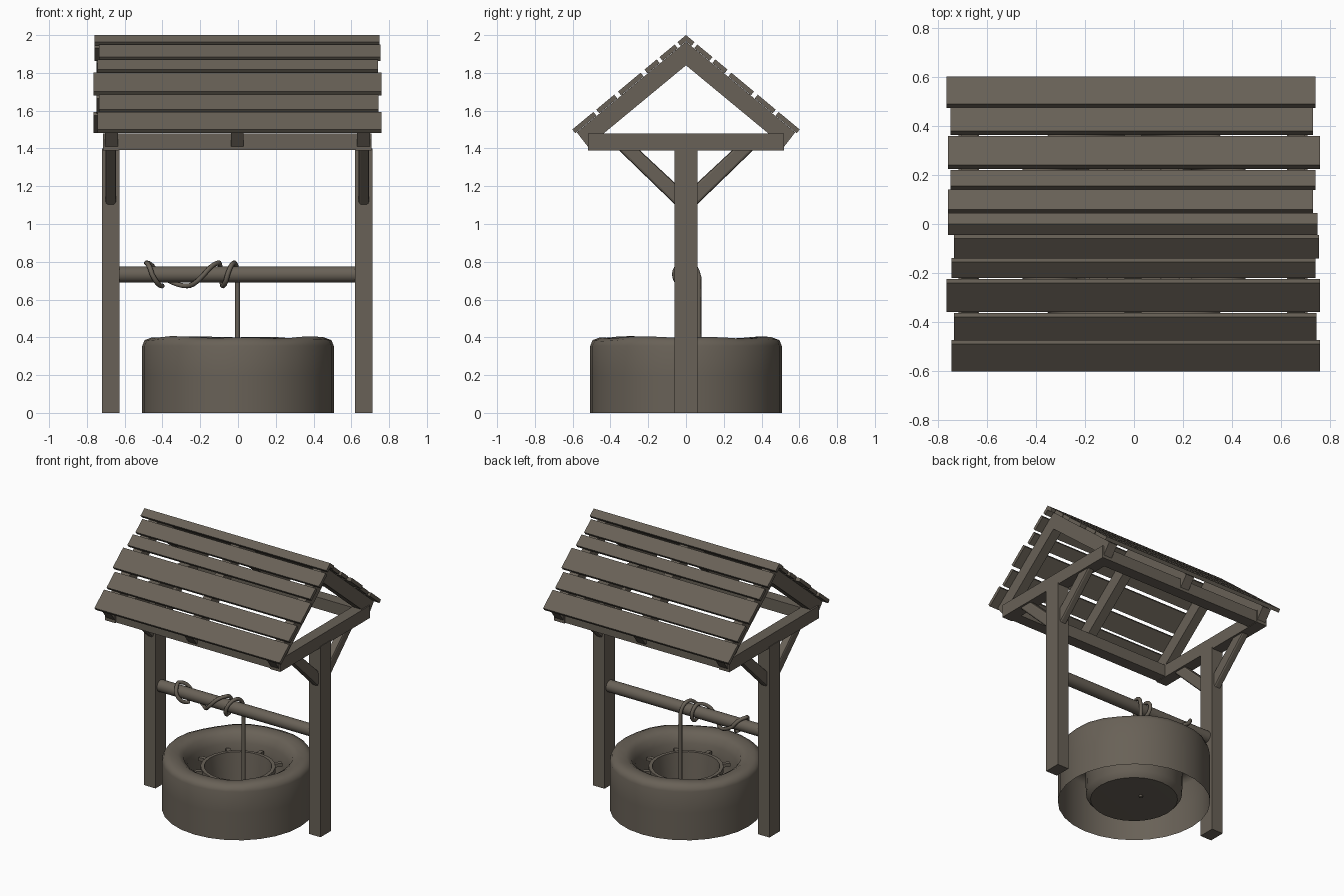
import bpy, bmesh, math
from mathutils import Vector

if "Cube" in bpy.data.objects:
    bpy.data.objects.remove(bpy.data.objects["Cube"])

mat = bpy.data.materials.new("weathered brown")
mat.diffuse_color = (0.14, 0.12, 0.095, 1)
mat.use_nodes = True
mat.node_tree.nodes["Principled BSDF"].inputs["Base Color"].default_value = mat.diffuse_color


def finish(name, bm, smooth=None, bevel=0):
    bmesh.ops.recalc_face_normals(bm, faces=bm.faces)
    me = bpy.data.meshes.new(name)
    bm.to_mesh(me)
    bm.free()
    me.materials.append(mat)
    ob = bpy.data.objects.new(name, me)
    bpy.context.collection.objects.link(ob)
    if bevel:
        m = ob.modifiers.new("soft_edges", 'BEVEL')
        m.width, m.segments = bevel, 2
    if smooth:
        bpy.ops.object.select_all(action='DESELECT')
        ob.select_set(True)
        bpy.context.view_layer.objects.active = ob
        bpy.ops.object.shade_smooth_by_angle(angle=math.radians(smooth))
    return ob


def prism(name, pts, x0, x1, bevel=0):
    """Extrude a (y, z) outline along x."""
    bm = bmesh.new()
    f = bm.faces.new([bm.verts.new((x0, y, z)) for y, z in pts])
    r = bmesh.ops.extrude_face_region(bm, geom=[f])
    for v in r["geom"]:
        if isinstance(v, bmesh.types.BMVert):
            v.co.x = x1
    return finish(name, bm, bevel=bevel)


def box(name, x0, x1, y0, y1, z0, z1):
    return prism(name, [(y0, z0), (y1, z0), (y1, z1), (y0, z1)], x0, x1)


def lathe(name, prof, n, wobble=None):
    """Revolve an (r, z) profile round z; r = 0 closes to a point."""
    bm = bmesh.new()
    rings = []
    for r, z in prof:
        if r == 0:
            rings.append([bm.verts.new((0, 0, z))] * n)
            continue
        ring = []
        for i in range(n):
            a = 2 * math.pi * i / n
            dz = wobble(a, z) if wobble else 0
            ring.append(bm.verts.new((r * math.cos(a), r * math.sin(a), z + dz)))
        rings.append(ring)
    for A, B in zip(rings, rings[1:]):
        for i in range(n):
            j = (i + 1) % n
            bm.faces.new(list(dict.fromkeys([A[i], A[j], B[j], B[i]])))
    return finish(name, bm, smooth=50)


# Well ring: open underneath, uneven rounded rim, closed inner shaft
def uneven(a, z):
    return 0.007 * math.sin(5 * a + 1) * math.sin(2 * a) if z > 0.37 else 0


lathe("well_ring", [(.507, 0), (.507, .2), (.507, .355), (.495, .385), (.455, .4),
                    (.40, .396), (.365, .375), (.34, .32), (.325, .24), (.32, .06),
                    (.29, .022), (0, .02)], 28, uneven)

# Bucket inside the shaft, with lugs round its lip
lathe("bucket", [(0, .04), (.21, .04), (.23, .27), (.25, .27), (.25, .31),
                 (.225, .31), (.195, .06), (0, .06)], 24)
for i in range(8):
    a = math.radians(3 + 45 * i)
    lug = box("bucket_lug", .24, .30, -.015, .015, .28, .305)
    lug.rotation_euler.z = a

# Posts, cross beams and braces at both ends
for s, side in ((-1, "left"), (1, "right")):
    c = s * .67 - .004
    box(side + "_post", c - .046, c + .046, -.06, .06, 0, 1.40)
    box(side + "_cross_beam", c - .042, c + .042, -.52, .52, 1.388, 1.48)
    for t in (-1, 1):
        prism(side + "_brace", [(t * .04, 1.085), (t * .365, 1.40), (t * .255, 1.40),
                                (t * .04, 1.20)], c - .028, c + .028, bevel=.012)

# Eave beams and rafters
for t in (-1, 1):
    box("eave_beam", -.70, .69, *sorted((t * .43, t * .515)), 1.392, 1.478)
    for x in (-.67, -.004, .665):
        prism("rafter", [(0, 1.965), (0, 1.84), (t * .52, 1.41), (t * .578, 1.485)],
              x - .034, x + .034)

# Roof planks: span down the slope, then x range on front and back
planks = [(0, .045, -.76, .75, -.76, .75), (.06, .14, -.735, .755, -.76, .73),
          (.155, .22, -.745, .74, -.75, .74), (.24, .36, -.765, .76, -.76, .76),
          (.38, .475, -.735, .745, -.75, .73), (.49, .602, -.745, .76, -.765, .74)]
for a, b, fx0, fx1, bx0, bx1 in planks:
    for t, x0, x1 in ((-1, fx0, fx1), (1, bx0, bx1)):
        lo, hi = max(a - .016, 0), b - .016
        prism("roof_plank", [(t * a, 2 - .83 * a), (t * b, 2 - .83 * b),
                             (t * hi, 1.967 - .83 * hi), (t * lo, 1.967 - .83 * lo)], x0, x1)

# Axle between the posts
bm = bmesh.new()
bmesh.ops.create_cone(bm, cap_ends=True, segments=20, radius1=.043, radius2=.043, depth=1.28)
axle = finish("axle", bm, smooth=40)
axle.rotation_euler.y = math.pi / 2
axle.location = (-.004, 0, .733)

# Rope wound loosely round the axle, then hanging down the shaft
keys = [(-.40, -95), (-.455, 0), (-.485, 90), (-.42, 180), (-.27, 270), (-.18, 360),
        (-.10, 450), (-.09, 540), (-.08, 630), (-.055, 720), (-.02, 810), (-.002, 895)]
path = []
for (xa, aa), (xb, ab) in zip(keys, keys[1:]):
    for k in range(6):
        f = k / 6
        a = math.radians(aa + (ab - aa) * f)
        path.append(Vector((xa + (xb - xa) * f, -.061 * math.cos(a), .733 + .061 * math.sin(a))))
path += [Vector((-.002, .068, z)) for z in (.72, .65, .4, .2, .008)]
cu = bpy.data.curves.new("rope", 'CURVE')
cu.dimensions = '3D'
cu.bevel_depth, cu.bevel_resolution, cu.use_fill_caps = .013, 2, True
sp = cu.splines.new('POLY')
sp.points.add(len(path) - 1)
for p, q in zip(sp.points, path):
    p.co = (*q, 1)
cu.materials.append(mat)
bpy.context.collection.objects.link(bpy.data.objects.new("rope", cu))
